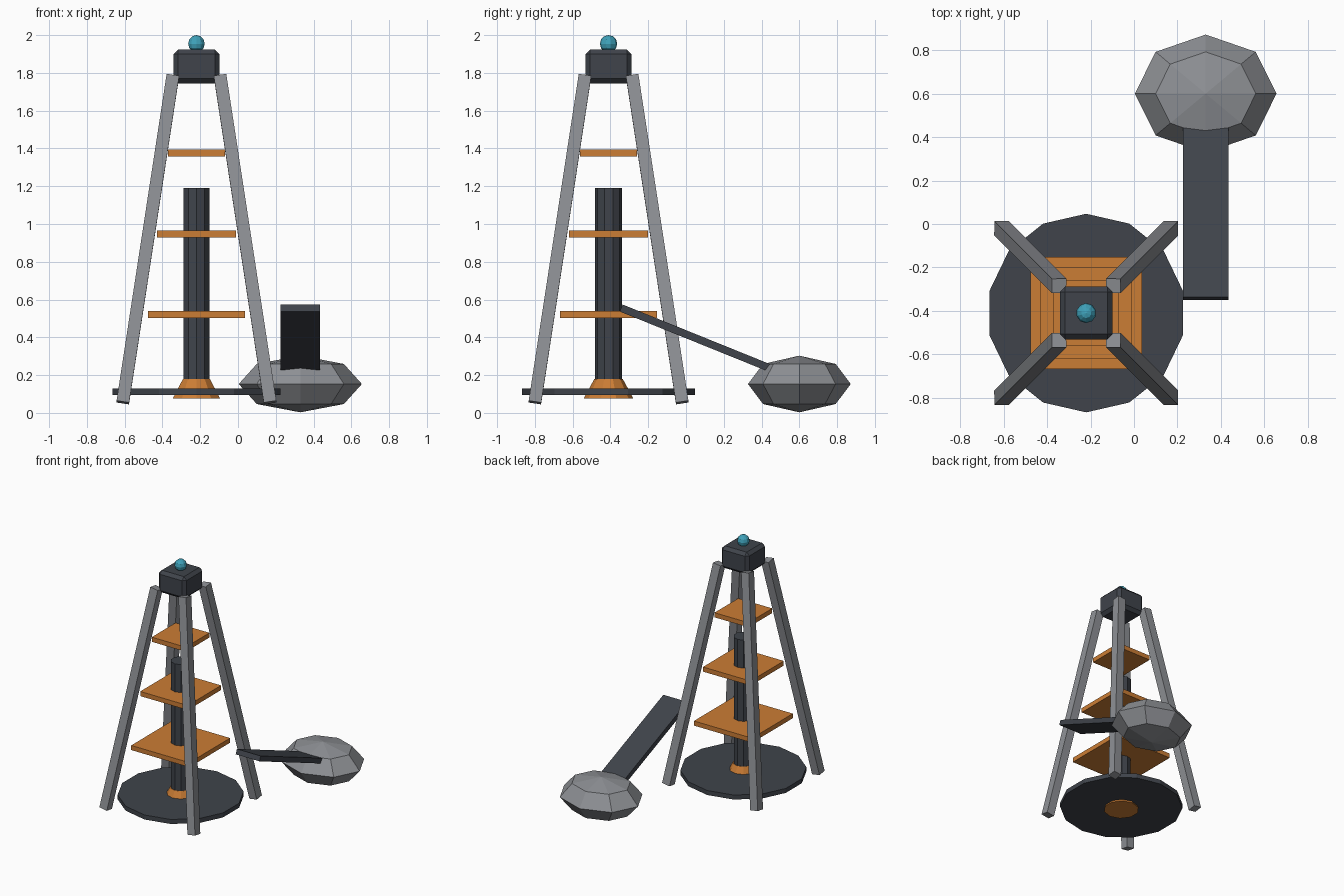
import bpy
import math
from mathutils import Vector

cube = bpy.data.objects.get("Cube")
if cube:
    bpy.data.objects.remove(cube, do_unlink=True)


def material(name, rgb):
    mat = bpy.data.materials.new(name)
    mat.use_nodes = True
    color = (*rgb, 1.0)
    mat.diffuse_color = color
    mat.node_tree.nodes["Principled BSDF"].inputs["Base Color"].default_value = color
    return mat


charcoal = material("charcoal", (0.05, 0.057, 0.07))
grey = material("steel grey", (0.27, 0.28, 0.30))
orange = material("orange", (0.60, 0.205, 0.035))
teal = material("teal", (0.05, 0.36, 0.49))


def finish(name, mat):
    obj = bpy.context.object
    obj.name = name
    obj.data.materials.append(mat)
    return obj


def box(name, mat, center, size):
    bpy.ops.mesh.primitive_cube_add(size=1, location=center)
    obj = finish(name, mat)
    obj.scale = size
    bpy.ops.object.transform_apply(location=False, rotation=False, scale=True)
    return obj


def beam(name, mat, start, end, width, depth):
    """Box running between two points."""
    start, end = Vector(start), Vector(end)
    axis = end - start
    obj = box(name, mat, (start + end) / 2, (width, depth, axis.length))
    obj.rotation_mode = 'QUATERNION'
    obj.rotation_quaternion = Vector((0, 0, 1)).rotation_difference(axis)
    return obj


def frustum(name, mat, sides, r1, r2, z1, z2):
    bpy.ops.mesh.primitive_cone_add(vertices=sides, radius1=r1, radius2=r2, depth=z2 - z1,
                                    location=(CX, CY, (z1 + z2) / 2))
    return finish(name, mat)


def ball(name, mat, segments, rings, center, radii):
    bpy.ops.mesh.primitive_uv_sphere_add(segments=segments, ring_count=rings,
                                         radius=1, location=center)
    obj = finish(name, mat)
    obj.scale = radii
    return obj


# Tower axis
CX, CY = -0.22, -0.41

# Base disc, collar and central column
frustum("base_disc", charcoal, 14, 0.457, 0.457, 0.094, 0.13)
frustum("collar", orange, 10, 0.132, 0.075, 0.075, 0.18)
frustum("column", charcoal, 10, 0.072, 0.072, 0.12, 1.19)

# Four leaning legs
for side, sx in (("left", 1), ("right", -1)):
    for end, sy in (("front", -1), ("back", 1)):
        beam(f"{end}_{side}_leg", grey,
             (CX + sx * 0.39, CY + sy * 0.39, 0.055),
             (CX + sx * 0.125, CY + sy * 0.125, 1.785), 0.067, 0.067)

# Square shelves
for name, z, half in (("lower", 0.522, 0.257), ("middle", 0.948, 0.21), ("upper", 1.375, 0.15)):
    box(f"{name}_shelf", orange, (CX, CY, z), (2 * half, 2 * half, 0.037))

# Chamfered cap with a bead on top
cap = box("cap", charcoal, (CX, CY, 1.834), (0.243, 0.243, 0.178))
bevel = cap.modifiers.new("chamfer", 'BEVEL')
bevel.width = 0.024
bevel.segments = 1
ball("top_bead", teal, 10, 6, (CX, CY, 1.954), (0.046, 0.046, 0.046))

# Mallet beside the tower
ball("mallet_head", grey, 8, 4, (0.33, 0.6, 0.153), (0.326, 0.272, 0.15))
tilt = math.radians(22)
reach = 0.95
beam("mallet_handle", charcoal, (0.33, -0.343, 0.555),
     (0.33, -0.343 + reach * math.cos(tilt), 0.555 - reach * math.sin(tilt)), 0.21, 0.04)
